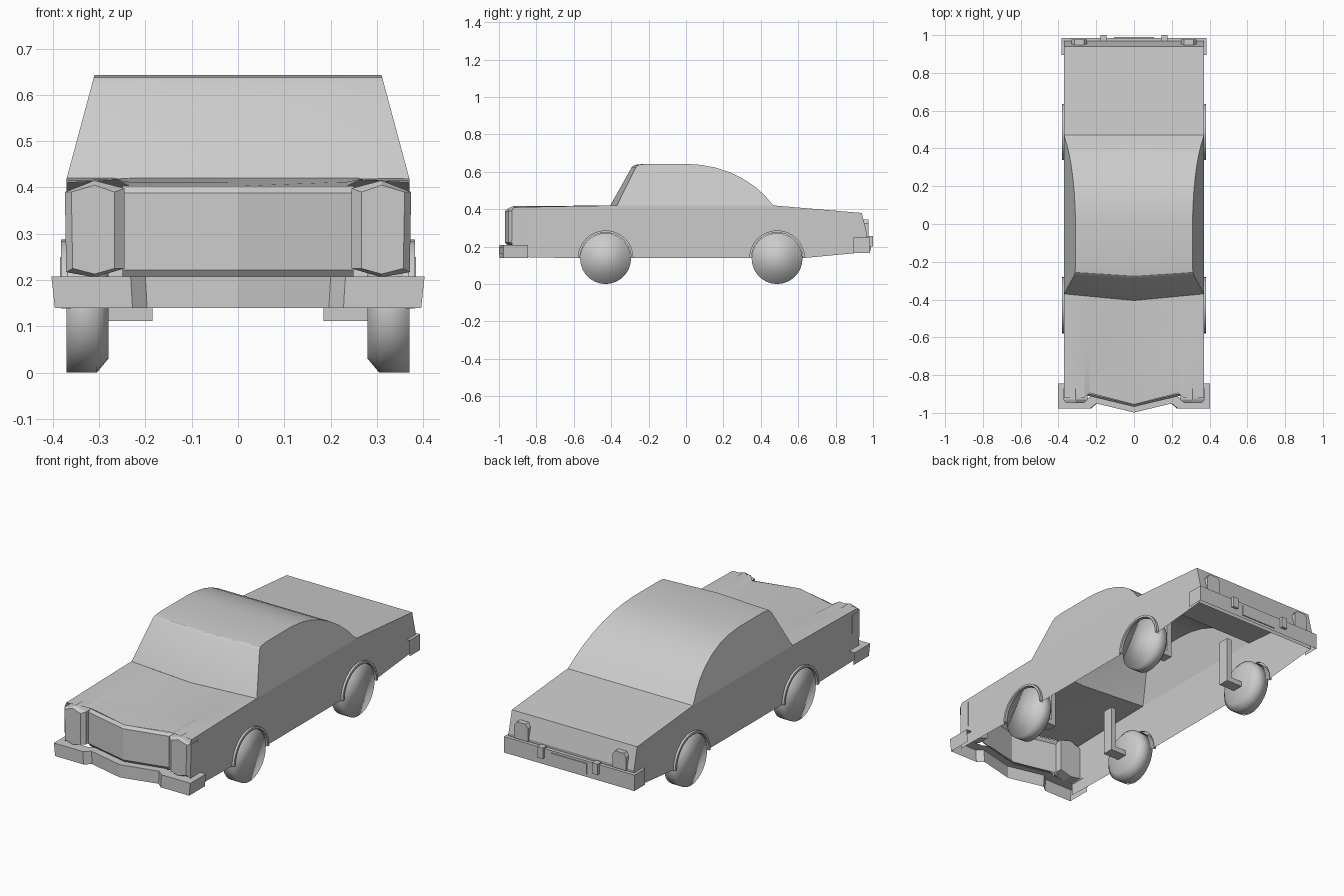
import bpy, bmesh, math

if "Cube" in bpy.data.objects:
    bpy.data.objects.remove(bpy.data.objects["Cube"])

grey = bpy.data.materials.new("plain_grey")
grey.diffuse_color = (0.6, 0.6, 0.6, 1)
grey.use_nodes = True
grey.node_tree.nodes["Principled BSDF"].inputs["Base Color"].default_value = grey.diffuse_color


def make(name, verts, faces, smooth=None, fix=True):
    """Mesh object from points and faces; smooth is an angle in degrees."""
    me = bpy.data.meshes.new(name)
    me.from_pydata(verts, [], faces)
    bm = bmesh.new()
    bm.from_mesh(me)
    bmesh.ops.remove_doubles(bm, verts=bm.verts, dist=0.0005)
    if fix:
        bmesh.ops.recalc_face_normals(bm, faces=bm.faces)
    bm.to_mesh(me)
    bm.free()
    me.materials.append(grey)
    ob = bpy.data.objects.new(name, me)
    bpy.context.collection.objects.link(ob)
    if smooth:
        bpy.ops.object.select_all(action='DESELECT')
        ob.select_set(True)
        bpy.context.view_layer.objects.active = ob
        bpy.ops.object.shade_smooth_by_angle(angle=math.radians(smooth))
    return ob


def loft(name, rows, smooth=None, closed=False, caps=False):
    """Skin equal-length rows of points."""
    n = len(rows[0])
    faces = []
    for r in range(len(rows) - 1):
        for i in range(n if closed else n - 1):
            j = (i + 1) % n
            faces.append((r * n + i, r * n + j, (r + 1) * n + j, (r + 1) * n + i))
    if caps:
        faces += [tuple(range(n)), tuple(range((len(rows) - 1) * n, len(rows) * n))]
    return make(name, [p for row in rows for p in row], faces, smooth)


def box(name, x, y, z):
    rows = [[(x[0], v, z[0]), (x[1], v, z[0]), (x[1], v, z[1]), (x[0], v, z[1])] for v in y]
    return loft(name, rows, closed=True, caps=True)


def mirrored(half):
    """Full left-to-right row from points running from the centre outwards."""
    return [(-x, y, z) for x, y, z in reversed(half[1:])] + half


def arc(cy, r, a0, a1, n, cz=0.138):
    return [(cy + r * math.cos(a0 + (a1 - a0) * i / n),
             cz + r * math.sin(a0 + (a1 - a0) * i / n)) for i in range(n + 1)]


AXLES = {"front": -0.43, "rear": 0.487}

# Cabin, rear deck and tail: (centre y, edge y, z)
profile = [(-.405, -.37, .42), (-.29, -.268, .625), (-.275, -.255, .637), (-.22, -.21, .643),
           (0, 0, .643), (.08, .08, .637), (.16, .16, .622), (.24, .24, .595), (.31, .31, .56),
           (.37, .37, .52), (.42, .42, .475), (.45, .45, .44), (.47, .47, .42)]
def cabin_w(z):
    return .37 - .06 * (z - .42) / .223
loft("cabin_roof", [mirrored([(0, c, z), (cabin_w(z), e, z)]) for c, e, z in profile], 30)
loft("rear_deck", [mirrored([(0, y, z), (.37, y, z)]) for y, z in
                   [(.47, .42), (.94, .38), (.968, .265), (.955, .17)]])

# Hood with raised fender tops
loft("hood", [mirrored([(0, -.955, .403), (.235, -.895, .403), (.262, -.92, .416), (.37, -.92, .41)]),
              mirrored([(0, -.70, .412), (.235, -.68, .412), (.262, -.69, .418), (.37, -.69, .415)]),
              mirrored([(0, -.405, .42), (.235, -.383, .42), (.262, -.38, .42), (.37, -.37, .42)])], 20)

# V-shaped grille panel
loft("grille", [mirrored([(0, y, z), (.25, y + .06, z)]) for y, z in
                [(-.95, .20), (-.968, .222), (-.968, .388), (-.955, .403)]])

for s, side in ((1, "right"), (-1, "left")):
    # Body side with wheel openings, and cabin side
    outline = [(-.93, .145), (-.935, .39), (-.92, .41), (-.69, .415), (-.37, .42), (.47, .42),
               (.94, .38), (.968, .265), (.955, .17), (.64, .14)]
    outline += arc(AXLES["rear"], .147, 0, math.pi, 16)
    outline += arc(AXLES["front"], .147, 0, math.pi, 16)
    make("body_side_" + side, [(s * .37, y, z) for y, z in outline], [tuple(range(len(outline)))])
    make("cabin_side_" + side, [(s * cabin_w(z), e, z) for _, e, z in profile],
         [tuple(range(len(profile)))])

    # Headlight pod
    rim = [(.245, .225), (.31, .206), (.371, .217), (.374, .39), (.31, .415), (.245, .398)]
    lens = [(.267, .225), (.31, .213), (.357, .225), (.36, .39), (.31, .405), (.267, .39)]
    loft("headlight_pod_" + side, [[(s * x, y, z) for x, z in pts] for pts, y in
                                   ((rim, -.87), (rim, -.93), (lens, -.948))], closed=True, caps=True)

    # Tail light and rear bumper guard
    lamp = [(.25, .255), (.33, .255), (.33, .325), (.315, .345), (.265, .345), (.25, .325)]
    loft("tail_light_" + side, [[(s * x, y, z) for x, z in lamp] for y in (.94, .977)],
         closed=True, caps=True)
    box("bumper_guard_" + side, (s * .145, s * .178), (.96, 1.0), (.20, .258))

    for end, cy in AXLES.items():
        # Wheel: flat outside, chamfered inside, softly shaded all over
        rows = [[(s * x, y, z) for y, z in arc(cy, r, 0, 2 * math.pi, 28, .136)[:-1]]
                for x, r in ((.37, .136), (.305, .136), (.28, .106))]
        wheel = loft(f"{end}_wheel_{side}", rows, closed=True, caps=True)
        wheel.data.shade_smooth()

        # Arch lip around the wheel opening
        inner, outer = (arc(cy, r, 0, math.pi, 16) for r in (.137, .149))
        loft(f"{end}_arch_lip_{side}",
             [[(s * .355, y, z) for y, z in inner], [(s * .382, y, z) for y, z in inner],
              [(s * .382, y, z) for y, z in outer], [(s * .368, y, z) for y, z in outer]], 30)

        # L-shaped axle bracket
        box(f"{end}_axle_arm_{side}", (s * .185, s * .285), (cy - .03, cy + .03), (.112, .14))
        box(f"{end}_axle_post_{side}", (s * .185, s * .213), (cy - .03, cy + .03), (.14, .36))


def bumper(name, outer, inner, z0, z1, tuck):
    """Outer wall with a top ledge, open underneath."""
    loft(name, [mirrored([(x * tuck, y, z0) for x, y in outer]),
                mirrored([(x, y, z1) for x, y in outer]),
                mirrored([(x, y, z1) for x, y in inner])])


bumper("front_bumper",
       [(0, -.998), (.20, -.95), (.232, -.977), (.403, -.977), (.403, -.845)],
       [(0, -.945), (.20, -.90), (.24, -.92), (.368, -.92), (.368, -.845)], .14, .208, .982)
bumper("rear_bumper",
       [(0, .985), (.12, .985), (.385, .985), (.385, .895)],
       [(0, .955), (.12, .955), (.365, .955), (.365, .895)], .165, .25, 1)

# Licence plates: the front one follows the V of the bumper
loft("front_plate", [mirrored([(0, -1.0, z), (.09, -.979, z)]) for z in (.163, .197)])
box("rear_plate", (-.105, .105), (.983, .990), (.18, .238))
